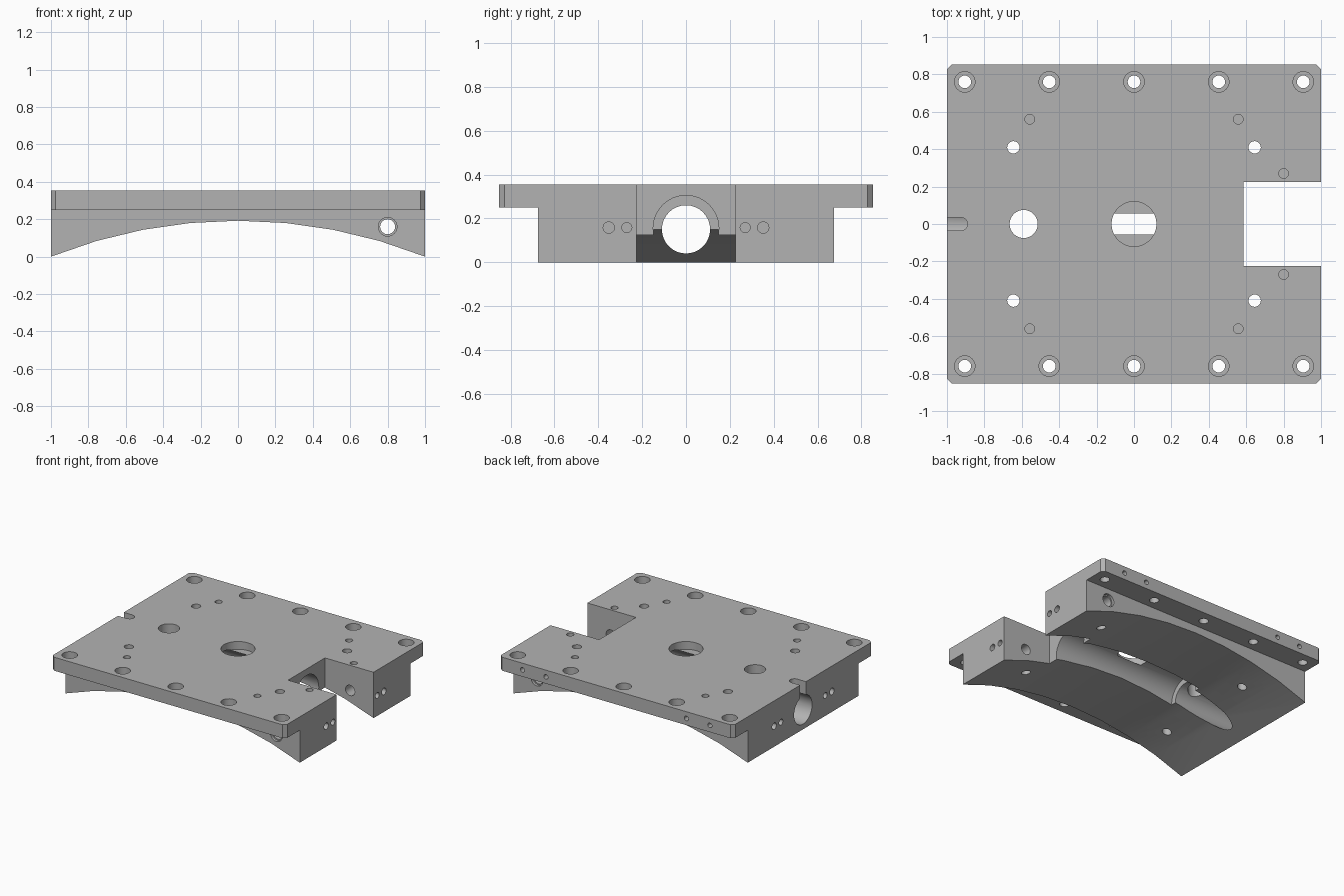
import bpy, bmesh, math
from mathutils import Matrix

cube = bpy.data.objects.get("Cube")
if cube:
    bpy.data.objects.remove(cube, do_unlink=True)

metal = bpy.data.materials.new("machined_grey")
metal.use_nodes = True
GREY = (0.45, 0.45, 0.45, 1)
metal.diffuse_color = GREY
metal.node_tree.nodes["Principled BSDF"].inputs["Base Color"].default_value = GREY

TOP, FLANGE_Z = 0.354, 0.25
HALF_X, HALF_Y, BLOCK_Y = 1.0, 0.852, 0.675


def make_object(name, bm):
    bmesh.ops.recalc_face_normals(bm, faces=bm.faces)
    mesh = bpy.data.meshes.new(name)
    bm.to_mesh(mesh)
    bm.free()
    mesh.materials.append(metal)
    obj = bpy.data.objects.new(name, mesh)
    bpy.context.collection.objects.link(obj)
    return obj


def extrude(name, points, offset):
    """Prism from a flat outline."""
    bm = bmesh.new()
    face = bm.faces.new([bm.verts.new(p) for p in points])
    new = bmesh.ops.extrude_face_region(bm, geom=[face])["geom"]
    verts = [v for v in new if isinstance(v, bmesh.types.BMVert)]
    bmesh.ops.translate(bm, verts=verts, vec=offset)
    return make_object(name, bm)


def box(name, lo, hi):
    x0, y0, z0 = lo
    x1, y1, z1 = hi
    return extrude(name, [(x0, y0, z0), (x1, y0, z0), (x1, y1, z0), (x0, y1, z0)], (0, 0, z1 - z0))


def rod(name, axis, start, length, radius, sides=24):
    """Cylinder beginning at start and running along an axis."""
    bm = bmesh.new()
    turn = {"X": Matrix.Rotation(math.pi / 2, 4, "Y"),
            "Y": Matrix.Rotation(-math.pi / 2, 4, "X"), "Z": Matrix()}[axis]
    matrix = Matrix.Translation(start) @ turn @ Matrix.Translation((0, 0, length / 2))
    bmesh.ops.create_cone(bm, cap_ends=True, segments=sides, radius1=radius,
                          radius2=radius, depth=length, matrix=matrix)
    return make_object(name, bm)


def combine(target, tool, operation):
    mod = target.modifiers.new(tool.name, "BOOLEAN")
    mod.operation, mod.solver, mod.object = operation, "EXACT", tool
    tool.hide_render = True
    tools.append(tool)


tools = []

# Flanged plate with chamfered corners
c = 0.025
quarter = [(HALF_X, HALF_Y - c), (HALF_X - c, HALF_Y)]
outline = quarter + [(-x, y) for x, y in reversed(quarter)]
outline += [(-x, -y) for x, y in outline]
plate = extrude("mounting_plate", [(x, y, FLANGE_Z) for x, y in outline], (0, 0, TOP - FLANGE_Z))

# Lower block with an arched underside
rise = 0.192
radius = (1 + rise * rise) / (2 * rise)
half_angle = math.asin(1 / radius)
arch = []
for i in range(9):
    a = half_angle * (i / 4 - 1)
    arch.append((radius * math.sin(a), -BLOCK_Y, radius * math.cos(a) - radius + rise))
block = extrude("arched_block", arch + [(1, -BLOCK_Y, 0.3), (-1, -BLOCK_Y, 0.3)], (0, 2 * BLOCK_Y, 0))
combine(plate, block, "UNION")


def cut(tool):
    combine(plate, tool, "DIFFERENCE")


# End notch, lengthwise channel and bore
cut(box("notch_cutter", (0.585, -0.225, -0.1), (1.1, 0.225, 0.5)))
cut(rod("channel_cutter", "X", (-0.47, 0, 0.155), 1.2, 0.15, 32))
cut(rod("bore_cutter", "X", (-1.1, 0, 0.15), 0.8, 0.11, 32))

# Key slot with a rounded end over the bore
cut(box("slot_cutter", (-1.1, -0.035, 0.18), (-0.925, 0.035, 0.5)))
cut(rod("slot_end_cutter", "Z", (-0.925, 0, 0.18), 0.3, 0.0349, 20))

# Centre recess and large through hole
cut(rod("centre_recess_cutter", "Z", (0, 0, 0.294), 0.2, 0.12, 40))
cut(rod("large_hole_cutter", "Z", (-0.59, 0, -0.1), 0.6, 0.075, 32))

for side in (-1, 1):
    # Counterbored flange holes
    for x in (-0.905, -0.453, 0, 0.453, 0.905):
        cut(rod("bolt_hole_cutter", "Z", (x, side * 0.76, 0.1), 0.4, 0.034))
        cut(rod("counterbore_cutter", "Z", (x, side * 0.76, 0.3), 0.2, 0.055))
    # Through holes and blind tapped holes in the top
    for x in (-0.645, 0.645):
        cut(rod("through_hole_cutter", "Z", (x, side * 0.41, -0.1), 0.6, 0.033))
    for x, y in ((-0.557, 0.56), (0.557, 0.56), (0.8, 0.27)):
        cut(rod("tapped_hole_cutter", "Z", (x, side * y, 0.26), 0.2, 0.026, 20))
    # Blind holes in both end faces
    for x in (-1.1, 0.9):
        for y, r in ((0.27, 0.023), (0.352, 0.026)):
            cut(rod("end_hole_cutter", "X", (x, side * y, 0.158), 0.2, r, 20))
    # Small holes in the back edge of the flange
    for x in (0.6, 0.8):
        cut(rod("edge_hole_cutter", "Y", (side * x, 0.79, 0.302), 0.2, 0.018, 16))

# Cross pin hole through both arms of the notch, with a shallow counterbore
cut(rod("cross_hole_cutter", "Y", (0.8, -0.8, 0.16), 1.6, 0.04))
for y in (-0.8, 0.655):
    cut(rod("cross_counterbore_cutter", "Y", (0.8, y, 0.16), 0.145, 0.05))

# Bake the cuts and remove the cutters
depsgraph = bpy.context.evaluated_depsgraph_get()
plate.data = bpy.data.meshes.new_from_object(plate.evaluated_get(depsgraph))
plate.modifiers.clear()
for tool in tools:
    bpy.data.objects.remove(tool, do_unlink=True)

bpy.ops.object.select_all(action="DESELECT")
bpy.context.view_layer.objects.active = plate
plate.select_set(True)
bpy.ops.object.shade_smooth_by_angle(angle=math.radians(25))
